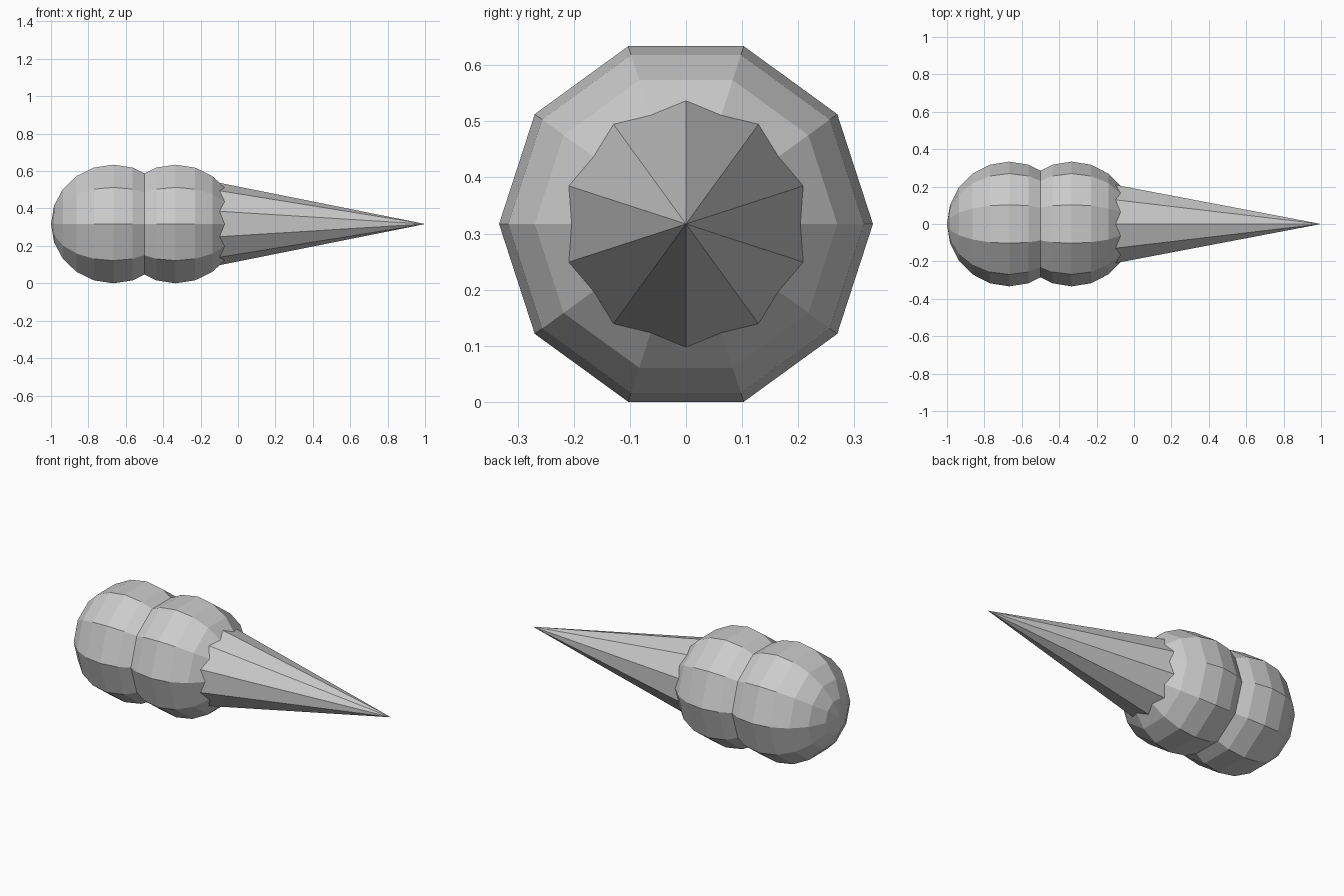
import bpy, bmesh, math

if "Cube" in bpy.data.objects:
    bpy.data.objects.remove(bpy.data.objects["Cube"])

R = 1 / 3                                   # sphere radius
SIDES = 10
AXIS_Z = R * math.cos(math.pi / SIDES)      # flat facet rests on the ground

grey = bpy.data.materials.new("plain grey")
grey.diffuse_color = (0.6, 0.6, 0.6, 1)
grey.use_nodes = True
grey.node_tree.nodes["Principled BSDF"].inputs["Base Color"].default_value = grey.diffuse_color


def lathe(name, profile, phase):
    """Revolve (x, radius) points around the x axis; zero radius makes a pole."""
    bm = bmesh.new()
    rings = []
    for x, r in profile:
        count = SIDES if r > 1e-6 else 1
        angles = [phase + math.tau * i / SIDES for i in range(count)]
        rings.append([bm.verts.new((x, r * math.cos(a), AXIS_Z + r * math.sin(a)))
                      for a in angles])
    for a, b in zip(rings, rings[1:]):
        for i in range(SIDES):
            j = (i + 1) % SIDES
            if len(a) == 1:
                bm.faces.new((a[0], b[j], b[i]))
            elif len(b) == 1:
                bm.faces.new((a[i], a[j], b[0]))
            else:
                bm.faces.new((a[i], a[j], b[j], b[i]))
    # Cap an open start
    if len(rings[0]) > 1:
        bm.faces.new(rings[0])
    bmesh.ops.recalc_face_normals(bm, faces=bm.faces)
    mesh = bpy.data.meshes.new(name)
    bm.to_mesh(mesh)
    bm.free()
    mesh.materials.append(grey)
    obj = bpy.data.objects.new(name, mesh)
    bpy.context.collection.objects.link(obj)
    return obj


# Two overlapping faceted spheres with their poles along x
for name, cx in (("rear_sphere", -2 * R), ("front_sphere", -R)):
    arc = [math.pi * k / 10 for k in range(11)]
    lathe(name, [(cx - R * math.cos(t), R * math.sin(t)) for t in arc], 0)

# Long spike, its base hidden inside the front sphere
lathe("spike", [(-R, 0.2 * (1 + R)), (1, 0)], math.pi / 2)
